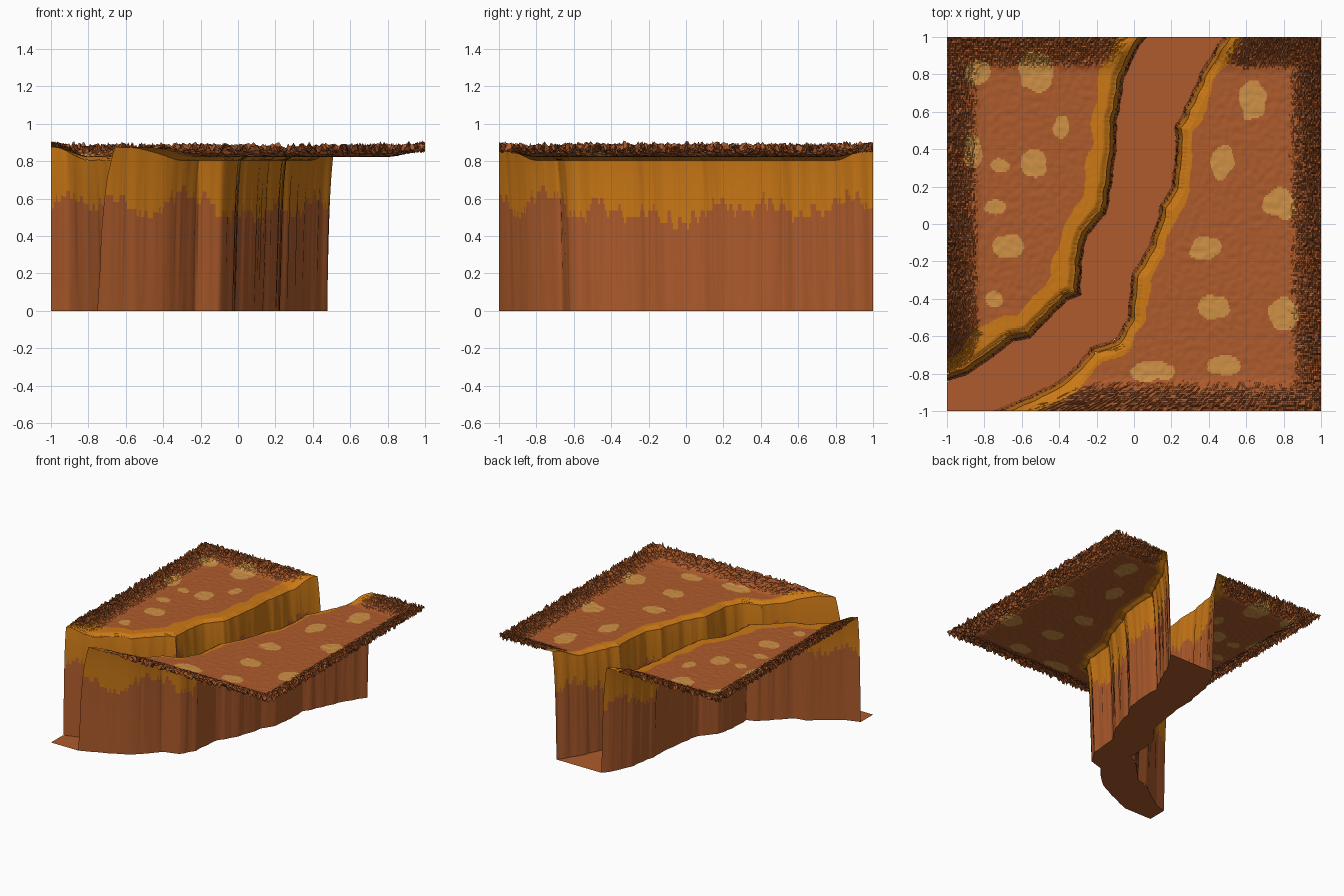
import bpy, bmesh, math, random
from mathutils import Vector, noise

if "Cube" in bpy.data.objects:
    bpy.data.objects.remove(bpy.data.objects["Cube"])
random.seed(4)
TOP = 0.825

def material(name, rgb):
    m = bpy.data.materials.new(name)
    m.diffuse_color = (*rgb, 1)
    m.use_nodes = True
    m.node_tree.nodes["Principled BSDF"].inputs["Base Color"].default_value = m.diffuse_color
    return m

MATS = [material("rust_rock", (0.42, 0.105, 0.025)),
        material("orange_rim", (0.60, 0.19, 0.008)),
        material("sand_patch", (0.62, 0.28, 0.06))]

# foot lines of both cliffs, ordered from front to back
LEFT = [(-1.2, -.91), (-1, -.84), (-.9, -.81), (-.75, -.71), (-.65, -.63), (-.55, -.61),
        (-.48, -.53), (-.36, -.41), (-.285, -.38), (-.28, -.2), (-.25, -.06), (-.15, .05),
        (-.12, .2), (-.10, .4), (-.09, .55), (-.05, .78), (.0, .9), (.07, 1), (.16, 1.12)]
RIGHT = [(-.92, -1.08), (-.75, -1), (-.54, -.91), (-.4, -.84), (-.29, -.74), (-.24, -.66),
         (-.1, -.62), (-.03, -.5), (-.02, -.28), (.05, -.18), (.12, 0), (.14, .1), (.2, .2),
         (.22, .36), (.22, .52), (.31, .7), (.35, .8), (.44, .95), (.475, 1), (.55, 1.12)]

def resample(pts, step=0.01):
    out = []
    for a, b in zip(pts, pts[1:]):
        a, b = Vector(a), Vector(b)
        n = max(1, round((b - a).length / step))
        out += [a.lerp(b, i / n) for i in range(n)]
    return out + [Vector(pts[-1])]

def offset(line, d):
    res = []
    for i, p in enumerate(line):
        t = (line[min(i + 3, len(line) - 1)] - line[max(i - 3, 0)]).normalized()
        res.append(p + Vector((-t.y, t.x)) * d)
    return res

def x_at(line, y):
    for a, b in zip(line, line[1:]):
        if a.y <= y <= b.y and b.y > a.y:
            return a.x + (b.x - a.x) * (y - a.y) / (b.y - a.y)
    return min(line, key=lambda p: abs(p.y - y)).x

def wobble(line):
    return [p + Vector((noise.noise((p.x * 14, p.y * 14, 3)) * .012, 0)) for p in line]

def smooth(t):
    t = max(0, min(1, t))
    return t * t * (3 - 2 * t)

feet = {-1: wobble(resample(LEFT)), 1: wobble(resample(RIGHT))}
rims = {s: offset(feet[s], -s * 0.035) for s in (-1, 1)}

def border(x, y):
    return smooth((max(abs(x), abs(y)) - 0.80) / 0.18)

def ground(x, y, d):
    """Plateau height: rough raised border, calm beside the canyon rim."""
    m = border(x, y)
    calm = smooth(d / 0.16)
    rough = noise.noise((x * 38, y * 38, 1)) * .02 + random.uniform(-.022, .022)
    z = TOP + m * (0.05 + rough * calm) + calm * noise.noise((x * 30, y * 30, 7)) * .003
    return z - 0.02 * (1 - smooth(d / 0.04)) * (1 - m)

# pale sand patches: x, y, half width, half depth
PATCHES = [(-.84, .81, .07, .07), (-.53, .82, .1, .11), (-.39, .52, .05, .06), (-.86, .38, .05, .1),
           (-.72, .31, .06, .04), (-.53, .32, .07, .08), (-.75, .09, .07, .05), (-.68, -.12, .09, .06),
           (-.74, -.4, .05, .05), (.64, .66, .09, .11), (.47, .34, .07, .1), (.77, .11, .1, .09),
           (.38, -.13, .09, .07), (.43, -.45, .09, .07), (.81, -.48, .1, .09), (.48, -.75, .09, .06),
           (.1, -.79, .13, .06)]

def in_patch(x, y):
    k = 0.85 + 0.7 * noise.noise((x * 12, y * 12, 5))
    return any(((x - a) / w) ** 2 + ((y - b) / h) ** 2 < k for a, b, w, h in PATCHES)

def finish(name, bm, smooth_shade=False):
    bmesh.ops.remove_doubles(bm, verts=bm.verts, dist=1e-5)
    bmesh.ops.recalc_face_normals(bm, faces=bm.faces)
    if sum(f.normal.z * f.calc_area() for f in bm.faces) < 0:
        bmesh.ops.reverse_faces(bm, faces=bm.faces)
    me = bpy.data.meshes.new(name)
    bm.to_mesh(me)
    bm.free()
    for m in MATS:
        me.materials.append(m)
    ob = bpy.data.objects.new(name, me)
    bpy.context.collection.objects.link(ob)
    if smooth_shade:
        for p in me.polygons:
            p.use_smooth = True

def sheet(name, rows, paint, clip=False, smooth_shade=False):
    """Skin a list of equal point rows and colour each face with paint(centre)."""
    bm = bmesh.new()
    grid = [[bm.verts.new(p) for p in r] for r in rows]
    for a, b in zip(grid, grid[1:]):
        for i in range(len(a) - 1):
            f = bm.faces.new((a[i], a[i + 1], b[i + 1], b[i]))
            f.material_index = paint(f.calc_center_median())
    if clip:
        for n in ((1, 0, 0), (-1, 0, 0), (0, 1, 0), (0, -1, 0)):
            bmesh.ops.bisect_plane(bm, geom=bm.verts[:] + bm.edges[:] + bm.faces[:],
                                   plane_co=n, plane_no=n, clear_outer=True)
    finish(name, bm, smooth_shade)

N = 180
YS = [-1 + 2 * i / N for i in range(N + 1)]
for s, side in ((-1, "left"), (1, "right")):
    rim, coarse = rims[s], rims[s][::2]

    def rim_dist(x, y):
        return min((p.x - x) ** 2 + (p.y - y) ** 2 for p in coarse) ** .5

    # plateau beside the canyon
    rows = []
    for y in YS:
        xr = max(-1, x_at(rim, y))
        if s < 0 and xr <= -1:
            continue
        row = []
        for j in range(131):
            x = xr + (s - xr) * j / 130
            row.append((x, y, ground(x, y, 0 if j == 0 else rim_dist(x, y))))
        rows.append(row)
    band = 0.105 if s < 0 else 0.06

    def paint_top(c):
        if rim_dist(c.x, c.y) < band * (1 + .5 * noise.noise((c.x * 6, c.y * 6, 2))):
            return 1
        return 2 if in_patch(c.x, c.y) else 0
    sheet(side + "_plateau", rows, paint_top)

    # steep cliff from canyon floor to rim, with fluted stripes
    rows = []
    for p, q in zip(feet[s], rim):
        jit = random.uniform(-.003, .003)
        top = ground(q.x, q.y, 0)
        row = []
        for k in range(25):
            t = k / 24
            c = p.lerp(q, .55 * t + .45 * t ** 6)
            row.append((c.x + jit * math.sin(t * math.pi), c.y, top * t))
        rows.append(row)

    def paint_wall(c):
        limit = .56 + .14 * noise.noise((c.x * 5, c.y * 5, 9)) + .08 * noise.noise((c.x * 40, c.y * 40, 4))
        return 1 if c.z > limit else 0
    sheet(side + "_cliff", rows, paint_wall, clip=True, smooth_shade=True)

# flat canyon floor between the two feet
rows = []
for y in YS:
    a, b = max(-1, x_at(feet[-1], y)), max(-1, x_at(feet[1], y))
    rows.append([(a + (b - a) * j / 6, y, 0) for j in range(7)])
sheet("canyon_floor", rows, lambda c: 0)
